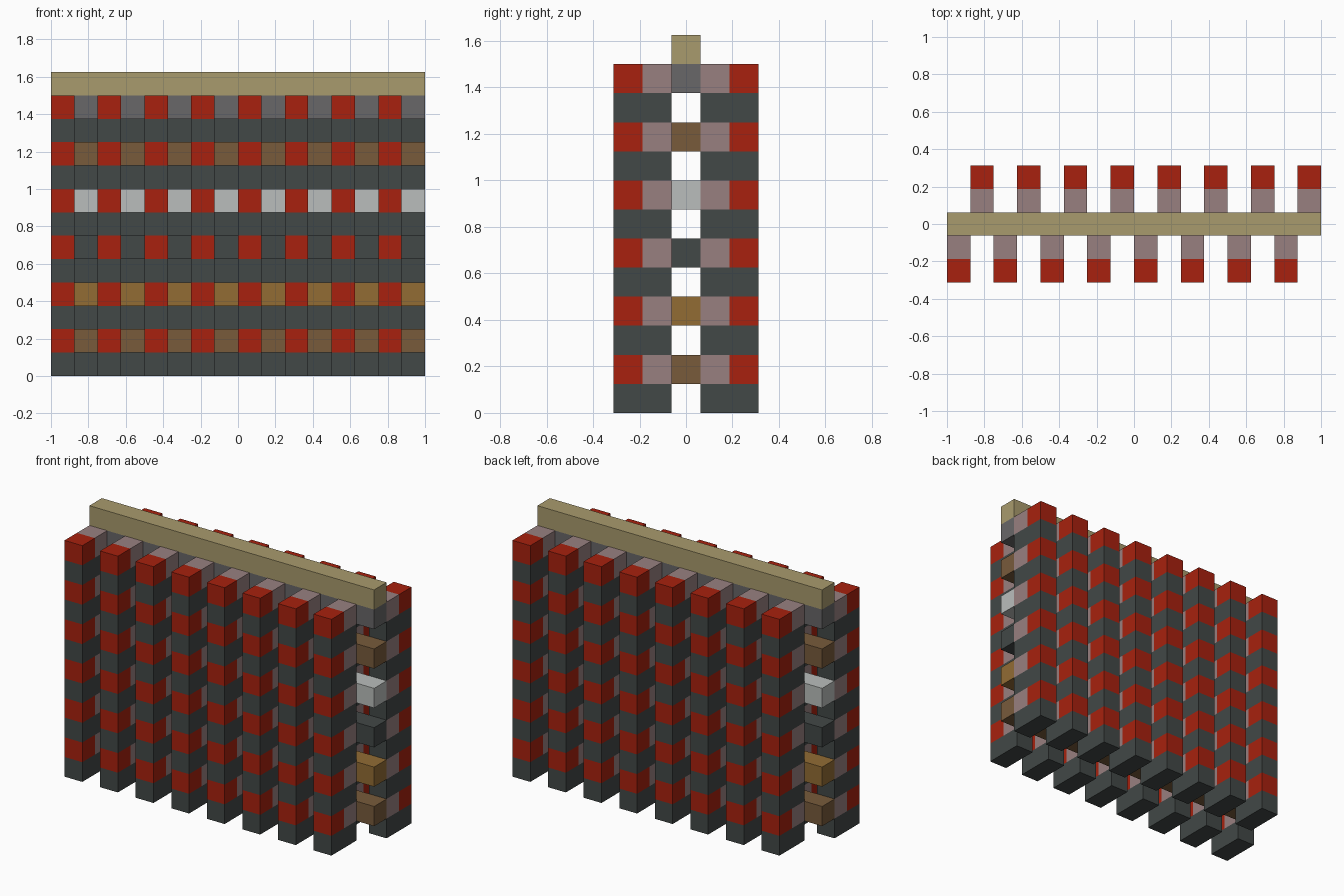
import bpy

cube = bpy.data.objects.get("Cube")
if cube:
    bpy.data.objects.remove(cube, do_unlink=True)

U = 0.125             # edge of one block
POSTS, COURSES = 8, 6


def srgb(r, g, b):
    return tuple(((c / 255 + 0.055) / 1.055) ** 2.4 for c in (r, g, b)) + (1.0,)


def material(name, rgb):
    mat = bpy.data.materials.new(name)
    mat.use_nodes = True
    mat.diffuse_color = srgb(*rgb)
    mat.node_tree.nodes["Principled BSDF"].inputs["Base Color"].default_value = srgb(*rgb)
    mat.node_tree.nodes["Principled BSDF"].inputs["Roughness"].default_value = 0.9
    return mat


red = material("red", (168, 33, 14))
slate = material("dark slate", (66, 72, 71))
mauve = material("dusty mauve", (152, 128, 128))
sand = material("sand", (169, 155, 109))
brown = material("brown", (120, 91, 59))
ochre = material("ochre", (146, 108, 52))
pale = material("pale grey", (186, 190, 188))
grey = material("mid grey", (104, 103, 104))


def block(name, center, size, mat):
    """Box given in block units, centred on x and y, with z measured from the ground."""
    bpy.ops.mesh.primitive_cube_add(size=1, location=[c * U for c in center])
    ob = bpy.context.object
    ob.name = name
    for v in ob.data.vertices:
        for i in range(3):
            v.co[i] *= size[i] * U
    ob.data.materials.append(mat)
    return ob


def repeat(ob, axis, count):
    """Repeat a block at every second grid cell along an axis."""
    mod = ob.modifiers.new("repeat", "ARRAY")
    mod.count = count
    mod.use_relative_offset = False
    mod.use_constant_offset = True
    offset = [0, 0, 0]
    offset[axis] = 2 * U
    mod.constant_offset_displace = offset


# Staggered rows of posts: dark courses alternate with red-capped mauve courses
for side, sign, x in (("front", -1, -7.5), ("back", 1, -6.5)):
    parts = (
        block(side + "_dark_courses", (x, sign * 1.5, 0.5), (1, 2, 1), slate),
        block(side + "_red_ends", (x, sign * 2, 1.5), (1, 1, 1), red),
        block(side + "_mauve_links", (x, sign * 1, 1.5), (1, 1, 1), mauve),
    )
    for part in parts:
        repeat(part, 0, POSTS)
        repeat(part, 2, COURSES)

# Horizontal rails through the middle, one per linking course
for i, mat in enumerate((brown, ochre, slate, pale, brown, grey)):
    block(f"middle_rail_{i + 1}", (0, 0, 2 * i + 1.5), (2 * POSTS, 1, 1), mat)

# Capping beam
block("top_beam", (0, 0, 2 * COURSES + 0.5), (2 * POSTS, 1, 1), sand)
